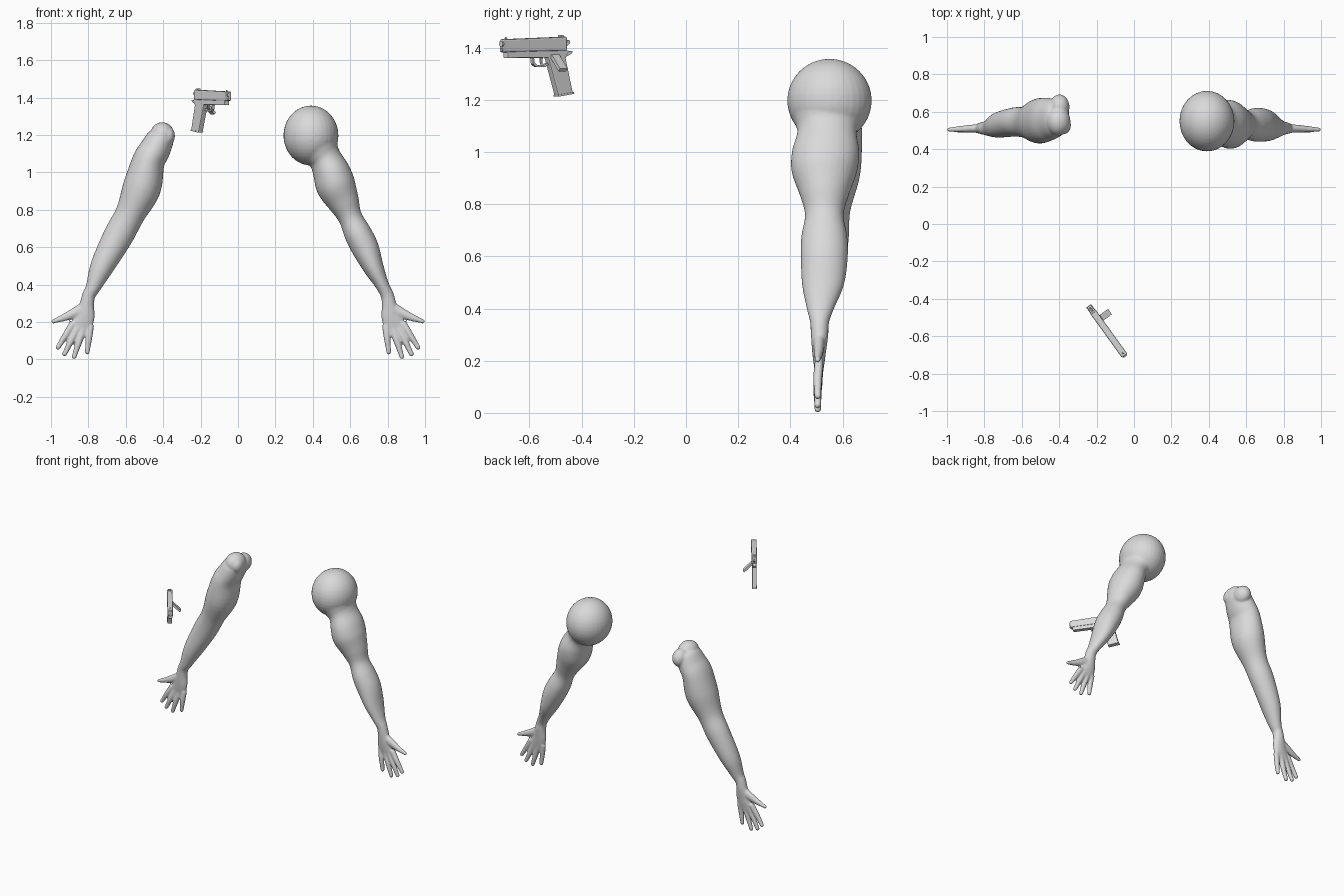
import bpy, bmesh, math
from mathutils import Vector, Matrix

cube = bpy.data.objects.get("Cube")
if cube:
    bpy.data.objects.remove(cube, do_unlink=True)

# One pale grey for every part
grey = bpy.data.materials.new("light grey")
grey.use_nodes = True
grey.diffuse_color = (.7, .7, .7, 1)
grey.node_tree.nodes["Principled BSDF"].inputs["Base Color"].default_value = grey.diffuse_color


def finish(bm, name):
    bmesh.ops.recalc_face_normals(bm, faces=bm.faces)
    mesh = bpy.data.meshes.new(name)
    bm.to_mesh(mesh)
    bm.free()
    mesh.materials.append(grey)
    obj = bpy.data.objects.new(name, mesh)
    bpy.context.collection.objects.link(obj)
    return obj


def smooth_path(rows, steps=5):
    """Catmull-Rom interpolation of section rows."""
    rows = [Vector(r) for r in rows]
    rows = [rows[0]] + rows + [rows[-1]]
    out = []
    for a, b, c, d in zip(rows, rows[1:], rows[2:], rows[3:]):
        for i in range(steps):
            t = i / steps
            out.append(0.5 * (2 * b + (c - a) * t + (2 * a - 5 * b + 4 * c - d) * t * t
                              + (3 * b - a - 3 * c + d) * t ** 3))
    return out + [rows[-1]]


def loft(bm, rows, sides=32):
    """Elliptical tube; each row is x, y, z, in-plane radius, depth radius."""
    path = smooth_path(rows)
    rings = []
    for i, p in enumerate(path):
        step = path[min(i + 1, len(path) - 1)] - path[max(i - 1, 0)]
        across = Vector((step[2], 0, -step[0])).normalized()
        centre = Vector(p[:3])
        ring = []
        for k in range(sides):
            a = math.tau * k / sides
            ring.append(bm.verts.new(centre + across * p[3] * math.cos(a)
                                     + Vector((0, p[4] * math.sin(a), 0))))
        rings.append(ring)
    for r, s in zip(rings, rings[1:]):
        for k in range(sides):
            j = (k + 1) % sides
            bm.faces.new((r[k], r[j], s[j], s[k]))
    bm.faces.new(rings[0])
    bm.faces.new(rings[-1][::-1])


def ball(bm, centre, radii):
    m = Matrix.Translation(centre) @ Matrix.Diagonal((*radii, 1))
    bmesh.ops.create_uvsphere(bm, u_segments=32, v_segments=20, radius=1, matrix=m)


# Hand rows and digits, given for the +x side
palm = [(.797, .512, .345, .035, .036), (.808, .512, .295, .039, .033),
        (.817, .51, .23, .051, .026), (.837, .51, .18, .056, .019),
        (.847, .51, .145, .038, .013)]
# knuckle x, z then tip x, z
fingers = [(.79, .18, .806, .04), (.826, .17, .876, .015),
           (.855, .175, .927, .03), (.88, .195, .962, .065)]


def build_arm(name, side, upper, balls):
    bm = bmesh.new()
    flip = lambda r: (r[0] * side, *r[1:])
    loft(bm, [flip(r) for r in upper + palm])
    for x, z, tx, tz in fingers:
        mx, mz = (x + tx) / 2, (z + tz) / 2
        rows = [(x, .51, z, .021, .018), (mx, .505, mz, .018, .017),
                (tx, .505, tz, .013, .013)]
        loft(bm, [flip(r) for r in rows], 16)
        ball(bm, flip((tx, .505, tz)), (.014, .014, .014))
    thumb = [(.825, .51, .27, .036, .024), (.87, .51, .25, .029, .021),
             (.93, .507, .224, .02, .017), (.987, .505, .204, .011, .011)]
    loft(bm, [flip(r) for r in thumb], 16)
    ball(bm, flip(thumb[-1][:3]), (.013, .012, .012))
    for centre, radii in balls:
        ball(bm, centre, radii)
    arm = finish(bm, name)
    # Fuse the parts into one smooth skin
    remesh = arm.modifiers.new("fuse", 'REMESH')
    remesh.mode = 'VOXEL'
    remesh.voxel_size = 0.0055
    remesh.use_smooth_shade = True
    relax = arm.modifiers.new("relax", 'SMOOTH')
    relax.factor = 0.5
    relax.iterations = 8


left_upper = [(.395, .55, 1.19, .143, .158), (.42, .547, 1.145, .128, .143),
              (.445, .543, 1.105, .102, .122), (.467, .54, 1.07, .088, .114),
              (.5, .535, 1.0, .1, .129), (.525, .53, .925, .105, .125),
              (.565, .53, .84, .085, .095), (.6, .53, .76, .064, .074),
              (.64, .53, .675, .073, .088), (.68, .53, .595, .073, .09),
              (.725, .525, .49, .055, .08), (.77, .515, .4, .037, .052)]
build_arm("left_arm", 1, left_upper, [((.39, .55, 1.197), (.147, .162, .16))])

right_upper = [(.405, .565, 1.205, .062, .085), (.415, .565, 1.18, .074, .1),
               (.445, .56, 1.12, .083, .112), (.48, .555, 1.055, .088, .12),
               (.515, .55, .915, .102, .118), (.578, .545, .775, .08, .085),
               (.64, .545, .66, .08, .078), (.725, .53, .5, .064, .068),
               (.775, .515, .385, .04, .045)]
build_arm("right_arm", -1, right_upper,
          [((-.405, .55, 1.2), (.065, .078, .068)), ((-.398, .625, 1.175), (.053, .068, .064)),
           ((-.375, .53, 1.195), (.038, .05, .05))])

# Pistol: local x runs to the muzzle, local y to the model's left
aim = Vector((.585, -.811, 0))
place = Matrix.Translation((-.232, -.452, 0)) @ Matrix.Rotation(math.atan2(aim.y, aim.x), 4, 'Z')


def plate(name, outline, thickness, bevel=0.0):
    """Extrude a side outline (length, height) symmetrically in local y."""
    bm = bmesh.new()
    face = bm.faces.new([bm.verts.new((u, -thickness / 2, z)) for u, z in outline])
    new = bmesh.ops.extrude_face_region(bm, geom=[face])["geom"]
    bmesh.ops.translate(bm, vec=(0, thickness, 0),
                        verts=[v for v in new if isinstance(v, bmesh.types.BMVert)])
    obj = finish(bm, name)
    obj.matrix_world = place
    if bevel:
        mod = obj.modifiers.new("bevel", 'BEVEL')
        mod.width = bevel
        mod.segments = 2


plate("slide", [(.016, 1.388), (.312, 1.382), (.312, 1.432), (.016, 1.442)], .036, .006)
plate("frame", [(.005, 1.39), (.02, 1.362), (.295, 1.36), (.295, 1.386)], .03, .003)
plate("grip", [(.024, 1.375), (-.014, 1.226), (.055, 1.215), (.108, 1.375)], .03, .005)
plate("magazine_base", [(-.016, 1.229), (-.018, 1.223), (.056, 1.212), (.058, 1.219)], .032)
plate("front_sight", [(.287, 1.43), (.302, 1.43), (.294, 1.441)], .006)
plate("rear_sight", [(.024, 1.438), (.04, 1.438), (.04, 1.448), (.028, 1.448)], .02)
plate("hammer", [(.02, 1.395), (-.008, 1.42), (-.002, 1.43), (.02, 1.415)], .01)
plate("tang", [(.024, 1.39), (-.016, 1.386), (-.008, 1.376), (.024, 1.362)], .02)
plate("trigger", [(.122, 1.365), (.134, 1.365), (.13, 1.335), (.124, 1.335)], .008)

# Trigger guard: bars around the opening
guard = [(.098, 1.335), (.115, 1.326), (.155, 1.326), (.17, 1.337), (.174, 1.366)]
inner = [(u + (.134 - u) * .16, z + .007) for u, z in guard]
plate("trigger_guard", guard + inner[::-1], .016)

# Barrel end and the rod below it
for name, z, radius in (("barrel", 1.414, .012), ("recoil_rod", 1.392, .007)):
    bm = bmesh.new()
    turn = Matrix.Translation((.297, 0, z)) @ Matrix.Rotation(math.pi / 2, 4, 'Y')
    bmesh.ops.create_cone(bm, cap_ends=True, segments=16, radius1=radius, radius2=radius,
                          depth=.04, matrix=turn)
    finish(bm, name).matrix_world = place

# Side lever slanting outwards and down
bm = bmesh.new()
bmesh.ops.create_cube(bm, size=1, matrix=Matrix.Translation((.074, .042, 1.342))
                      @ Matrix.Rotation(math.radians(-45), 4, 'X')
                      @ Matrix.Diagonal((.036, .078, .014, 1)))
finish(bm, "side_lever").matrix_world = place
